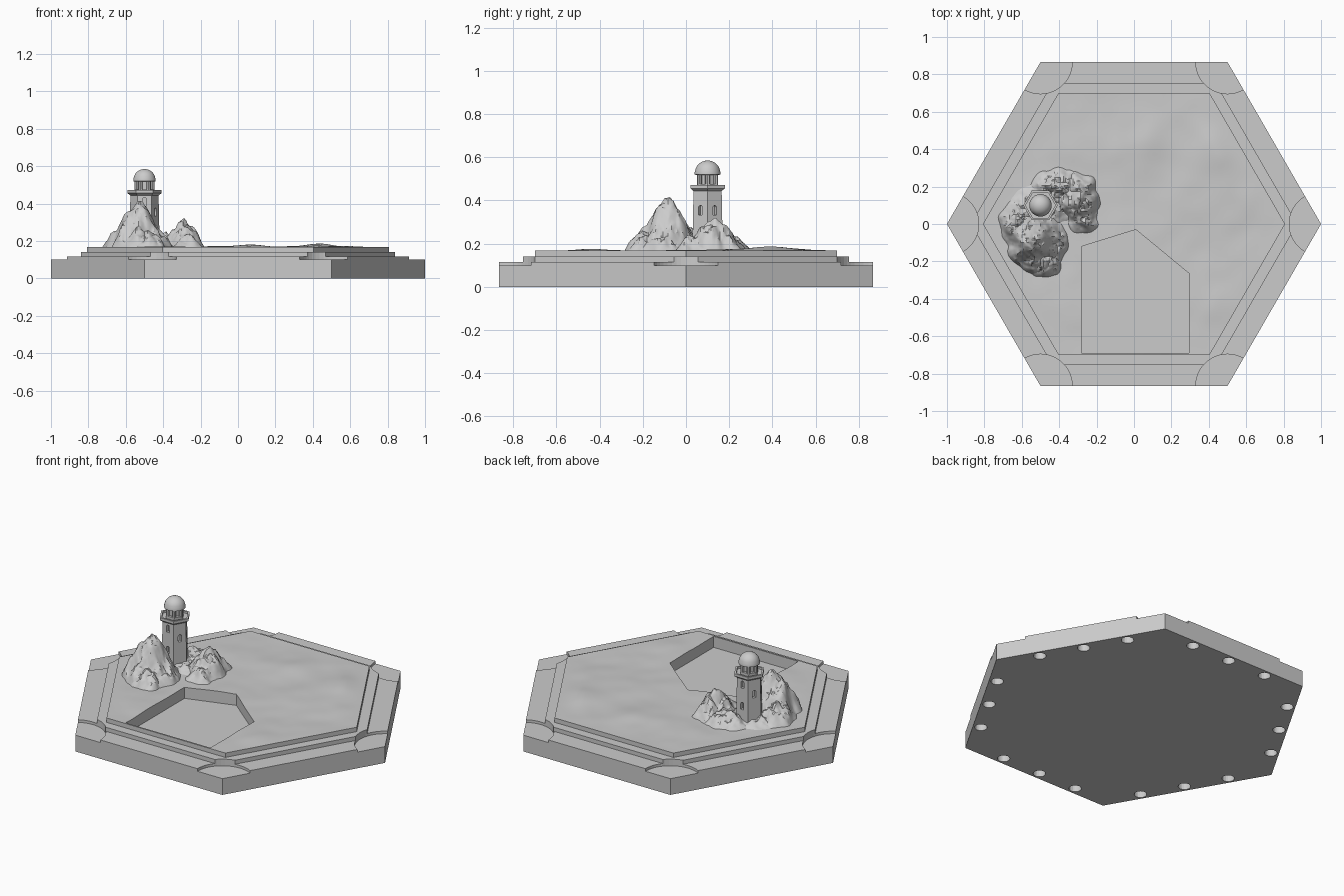
import bpy, bmesh, math
from mathutils import Vector, Matrix, noise

cube = bpy.data.objects.get("Cube")
if cube:
    bpy.data.objects.remove(cube, do_unlink=True)

grey = bpy.data.materials.new("stone grey")
grey.use_nodes = True
grey.diffuse_color = (0.6, 0.6, 0.6, 1)
grey.node_tree.nodes["Principled BSDF"].inputs["Base Color"].default_value = (0.6, 0.6, 0.6, 1)


def make(name, bm, angle=None):
    """Turn a bmesh into an object, smooth below the angle if one is given."""
    bmesh.ops.recalc_face_normals(bm, faces=bm.faces)
    me = bpy.data.meshes.new(name)
    bm.to_mesh(me)
    bm.free()
    me.materials.append(grey)
    ob = bpy.data.objects.new(name, me)
    bpy.context.collection.objects.link(ob)
    if angle:
        bpy.ops.object.select_all(action='DESELECT')
        ob.select_set(True)
        bpy.context.view_layer.objects.active = ob
        bpy.ops.object.shade_smooth_by_angle(angle=math.radians(angle))
    return ob


def lathe(bm, sides, rings, cx=0, cy=0):
    """Capped solid from (radius, height) rings, first corner towards +x."""
    loops = []
    for r, z in rings:
        loops.append([bm.verts.new((cx + r * math.cos(math.tau * i / sides),
                                    cy + r * math.sin(math.tau * i / sides), z))
                      for i in range(sides)])
    for a, b in zip(loops, loops[1:]):
        for i in range(sides):
            j = (i + 1) % sides
            bm.faces.new((a[i], a[j], b[j], b[i]))
    bm.faces.new(loops[0][::-1])
    bm.faces.new(loops[-1])


def prism(bm, points, depth, matrix):
    """Extrude a flat outline along its local z axis."""
    low = [bm.verts.new(matrix @ Vector((x, y, 0))) for x, y in points]
    high = [bm.verts.new(matrix @ Vector((x, y, depth))) for x, y in points]
    bm.faces.new(low[::-1])
    bm.faces.new(high)
    for i in range(len(points)):
        j = (i + 1) % len(points)
        bm.faces.new((low[i], low[j], high[j], high[i]))


def cut(ob, *cutters):
    for c in cutters:
        m = ob.modifiers.new("cut", 'BOOLEAN')
        m.operation, m.solver, m.object = 'DIFFERENCE', 'EXACT', c
    dg = bpy.context.evaluated_depsgraph_get()
    me = bpy.data.meshes.new_from_object(ob.evaluated_get(dg))
    ob.modifiers.clear()
    ob.data = me


# Cutters: corner discs, pit, magnet sockets
corners, pit, sockets = bmesh.new(), bmesh.new(), bmesh.new()
for k in range(6):
    a = math.radians(60 * k)
    lathe(corners, 48, [(0.17, 0.05), (0.17, 0.3)], math.cos(a), math.sin(a))
    n = a + math.radians(30)
    for s in (-0.26, 0, 0.26):
        lathe(sockets, 20, [(0.035, -0.05), (0.035, 0.05)],
              0.82 * math.cos(n) - s * math.sin(n), 0.82 * math.sin(n) + s * math.cos(n))
prism(pit, [(-0.28, -0.69), (0.295, -0.69), (0.295, -0.265), (0.01, -0.03), (-0.28, -0.12)],
      0.3, Matrix.Translation((0, 0, 0.05)))
corner_cut = make("corner_cutter", corners)
pit_cut = make("pit_cutter", pit)
socket_cut = make("socket_cutter", sockets)

# Hexagonal base tiers
for name, r, z0, z1, cutters in (
        ("base_plate", 1.0, 0, 0.1, [socket_cut]),
        ("rim", 1.0, 0.1, 0.116, [corner_cut, pit_cut]),
        ("terrace", 0.872, 0.1, 0.141, [corner_cut, pit_cut])):
    bm = bmesh.new()
    lathe(bm, 6, [(r, z0), (r, z1)])
    cut(make(name, bm), *cutters)


# Gently rolling ground
def ground_height(x, y):
    edge = max(abs(x * math.cos(t) + y * math.sin(t))
               for t in (math.pi / 6, math.pi / 2, 5 * math.pi / 6))
    fade = min(1, max(0, (0.7 - edge) / 0.12))
    h = 0.007 * noise.noise((x * 3.5, y * 3.5, 2)) + 0.003 * noise.noise((x * 9, y * 9, 5))
    for cx, cy, r, top in ((0.45, 0.4, 0.13, 0.02), (0.1, 0.45, 0.12, 0.01), (0.46, -0.47, 0.09, 0.01)):
        h += top * math.exp(-((x - cx) ** 2 + (y - cy) ** 2) / (r * r))
    return 0.168 + h * fade


bm = bmesh.new()
bmesh.ops.create_circle(bm, cap_ends=True, cap_tris=True, segments=6, radius=0.808,
                        matrix=Matrix.Rotation(math.pi / 6, 4, 'Z'))
bmesh.ops.subdivide_edges(bm, edges=bm.edges[:], cuts=27, use_grid_fill=True)
for v in bm.verts:
    v.co.z = ground_height(v.co.x, v.co.y)
low = bmesh.ops.extrude_face_region(bm, geom=bm.faces[:])["geom"]
for v in low:
    if isinstance(v, bmesh.types.BMVert):
        v.co.z = 0.1
ground = make("ground", bm, 30)
cut(ground, pit_cut)

# Rocky outcrop: steep mounds (x, y, radius x, radius y, height) merged and roughened
MOUNDS = ((-0.53, -0.09, 0.15, 0.16, 0.24), (-0.47, -0.19, 0.08, 0.1, 0.09),
          (-0.62, 0.0, 0.1, 0.14, 0.11), (-0.44, -0.1, 0.09, 0.11, 0.09),
          (-0.29, 0.13, 0.11, 0.14, 0.14), (-0.27, 0.03, 0.09, 0.08, 0.07),
          (-0.42, 0.2, 0.14, 0.1, 0.08), (-0.5, 0.09, 0.17, 0.13, 0.06))


def rock_height(x, y):
    px = x + 0.025 * noise.noise((x * 14, y * 14, 1))
    py = y + 0.025 * noise.noise((x * 14, y * 14, 7))
    h = max(top * (1 - math.hypot((px - cx) / rx, (py - cy) / ry) ** 1.5)
            for cx, cy, rx, ry, top in MOUNDS)
    if h < 0:
        return 0.165 + h
    rough = 0.022 * noise.noise((x * 22, y * 22, 3)) + 0.014 * noise.noise((x * 55, y * 55, 9))
    return 0.165 + h + rough * min(1, h / 0.05)


bm = bmesh.new()
bmesh.ops.create_grid(bm, x_segments=80, y_segments=80, size=0.33)
for v in bm.verts:
    v.co.x -= 0.45
    v.co.z = rock_height(v.co.x, v.co.y)
bmesh.ops.delete(bm, geom=[f for f in bm.faces if max(v.co.z for v in f.verts) < 0.16],
                 context='FACES')
for v in bm.verts:
    v.co.z = max(v.co.z, 0.15)
bmesh.ops.triangulate(bm, faces=bm.faces[:])
make("rocks", bm, 28)

# Lighthouse
TX, TY = -0.5, 0.1
bm = bmesh.new()
lathe(bm, 6, [(0.082, 0.15), (0.075, 0.455)], TX, TY)
tower = make("tower_shaft", bm)

# Arched windows: two on front and back walls, one on the slanted walls
arch = [(-0.01, -0.022), (0.01, -0.022)]
arch += [(0.01 * math.cos(t), 0.012 + 0.01 * math.sin(t)) for t in (i * math.pi / 8 for i in range(9))]
bm = bmesh.new()
for k in range(6):
    n = math.radians(30 + 60 * k)
    out = Vector((math.cos(n), math.sin(n), 0))
    turn = Matrix.Rotation(n + math.pi / 2, 4, 'Z') @ Matrix.Rotation(math.pi / 2, 4, 'X')
    for z in ((0.28, 0.41) if k in (1, 4) else (0.355,)):
        spot = Vector((TX, TY, z)) + out * 0.09
        prism(bm, arch, 0.042, Matrix.Translation(spot) @ turn @ Matrix.Rotation(math.pi, 4, 'Y'))
window_cut = make("window_cutter", bm)
cut(tower, window_cut)

# Gallery with low parapet
bm = bmesh.new()
lathe(bm, 6, [(0.073, 0.442), (0.092, 0.456), (0.092, 0.472), (0.08, 0.472), (0.08, 0.46)], TX, TY)
make("gallery", bm)

# Lantern room with columns
bm = bmesh.new()
lathe(bm, 6, [(0.036, 0.455), (0.036, 0.53)], TX, TY)
lathe(bm, 6, [(0.054, 0.455), (0.054, 0.476)], TX, TY)
for k in range(6):
    a = math.radians(60 * k)
    lathe(bm, 8, [(0.011, 0.47), (0.011, 0.53)], TX + 0.043 * math.cos(a), TY + 0.043 * math.sin(a))
make("lantern_room", bm)

# Domed roof
bm = bmesh.new()
dome = [(0.05, 0.518), (0.06, 0.52), (0.06, 0.53)]
dome += [(0.058 * math.cos(t), 0.53 + 0.055 * math.sin(t)) for t in (i * math.pi / 20.2 for i in range(1, 11))]
lathe(bm, 32, dome, TX, TY)
make("dome", bm, 35)

for helper in (corner_cut, pit_cut, socket_cut, window_cut):
    bpy.data.objects.remove(helper, do_unlink=True)
